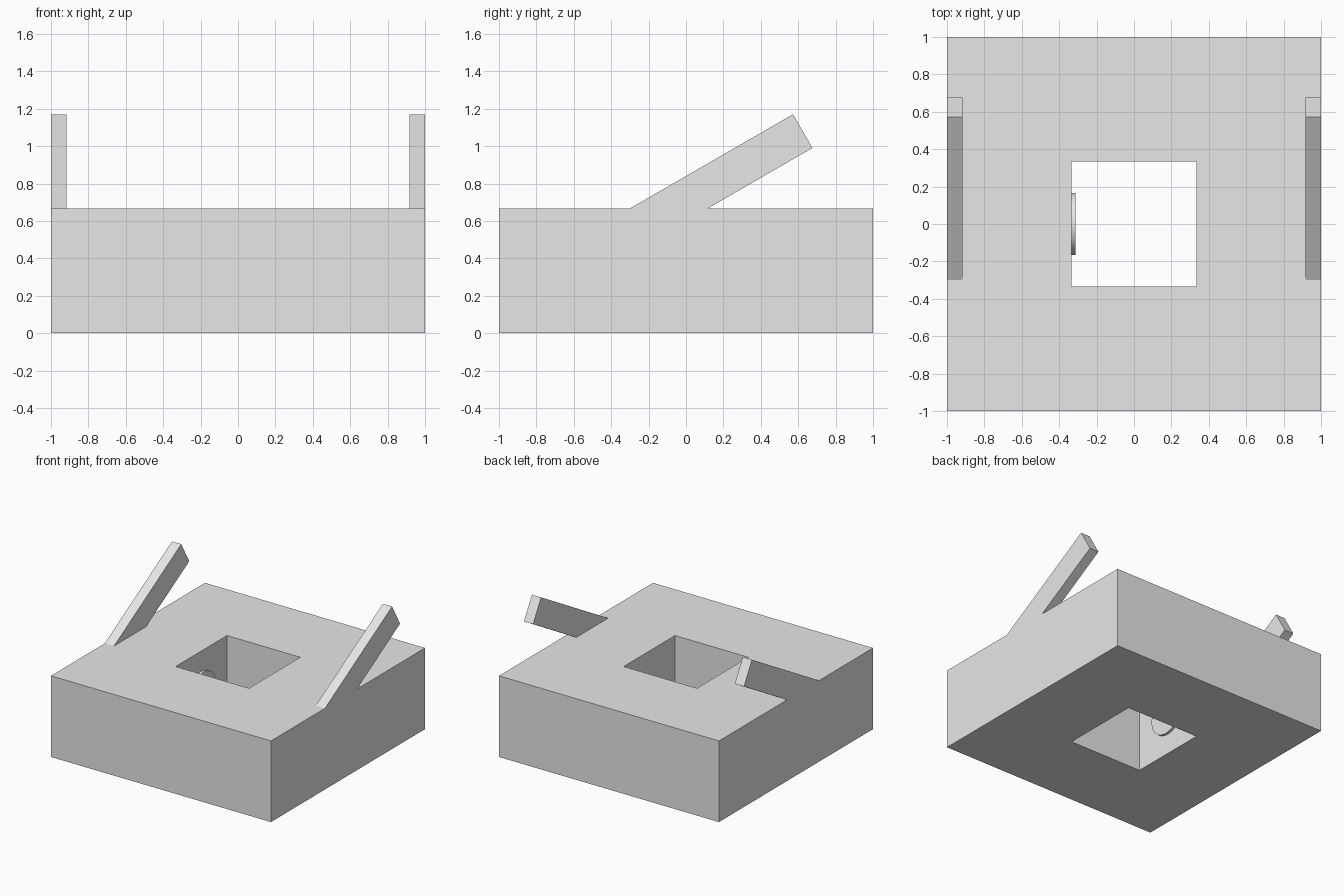
import bpy
import bmesh
from math import radians, tan
from mathutils import Matrix

old = bpy.data.objects.get("Cube")
if old:
    bpy.data.objects.remove(old, do_unlink=True)

HEIGHT = 2 / 3      # block height
HOLE = 1 / 3        # half width of the square opening
ARM_W = 1 / 12      # arm thickness across x

grey = bpy.data.materials.new("plain grey")
grey.use_nodes = True
grey.diffuse_color = (0.8, 0.8, 0.8, 1)
grey.node_tree.nodes["Principled BSDF"].inputs["Base Color"].default_value = (0.8, 0.8, 0.8, 1)


def add_object(name, bm):
    bmesh.ops.recalc_face_normals(bm, faces=bm.faces)
    mesh = bpy.data.meshes.new(name)
    bm.to_mesh(mesh)
    bm.free()
    mesh.materials.append(grey)
    obj = bpy.data.objects.new(name, mesh)
    bpy.context.collection.objects.link(obj)
    return obj


def extrude_profile(name, points, offset):
    bm = bmesh.new()
    face = bm.faces.new([bm.verts.new(p) for p in points])
    new = bmesh.ops.extrude_face_region(bm, geom=[face])["geom"]
    verts = [v for v in new if isinstance(v, bmesh.types.BMVert)]
    bmesh.ops.translate(bm, verts=verts, vec=offset)
    return add_object(name, bm)


# Block with a square opening: an outer and inner loop bridged, then raised
bm = bmesh.new()
corners = [(-1, -1), (1, -1), (1, 1), (-1, 1)]
outer = [bm.verts.new((x, y, 0)) for x, y in corners]
inner = [bm.verts.new((x * HOLE, y * HOLE, 0)) for x, y in corners]
for i in range(4):
    j = (i + 1) % 4
    bm.faces.new((outer[i], outer[j], inner[j], inner[i]))
raised = bmesh.ops.extrude_face_region(bm, geom=bm.faces[:])["geom"]
bmesh.ops.translate(bm, vec=(0, 0, HEIGHT),
                    verts=[v for v in raised if isinstance(v, bmesh.types.BMVert)])
add_object("block", bm)

# Slanted arms rising toward the back, flush with the block's sides
tip_y, tip_z, low_y, low_z = 0.572, 1.17, 0.676, 0.99
slope = tan(radians(30))
profile = [(tip_y - (tip_z - HEIGHT) / slope, HEIGHT), (tip_y, tip_z),
           (low_y, low_z), (low_y - (low_z - HEIGHT) / slope, HEIGHT)]
for side, name in ((1, "left_arm"), (-1, "right_arm")):
    extrude_profile(name, [(side, y, z) for y, z in profile], (-side * ARM_W, 0, 0))

# Thin round button on the inner wall of the opening
bm = bmesh.new()
place = Matrix.Translation((-HOLE + 0.01, 0, HEIGHT / 2)) @ Matrix.Rotation(radians(90), 4, "Y")
bmesh.ops.create_cone(bm, cap_ends=True, segments=48, radius1=HOLE / 2,
                      radius2=HOLE / 2, depth=0.022, matrix=place)
button = add_object("round_button", bm)
bpy.ops.object.select_all(action="DESELECT")
button.select_set(True)
bpy.context.view_layer.objects.active = button
bpy.ops.object.shade_smooth_by_angle(angle=radians(30))
